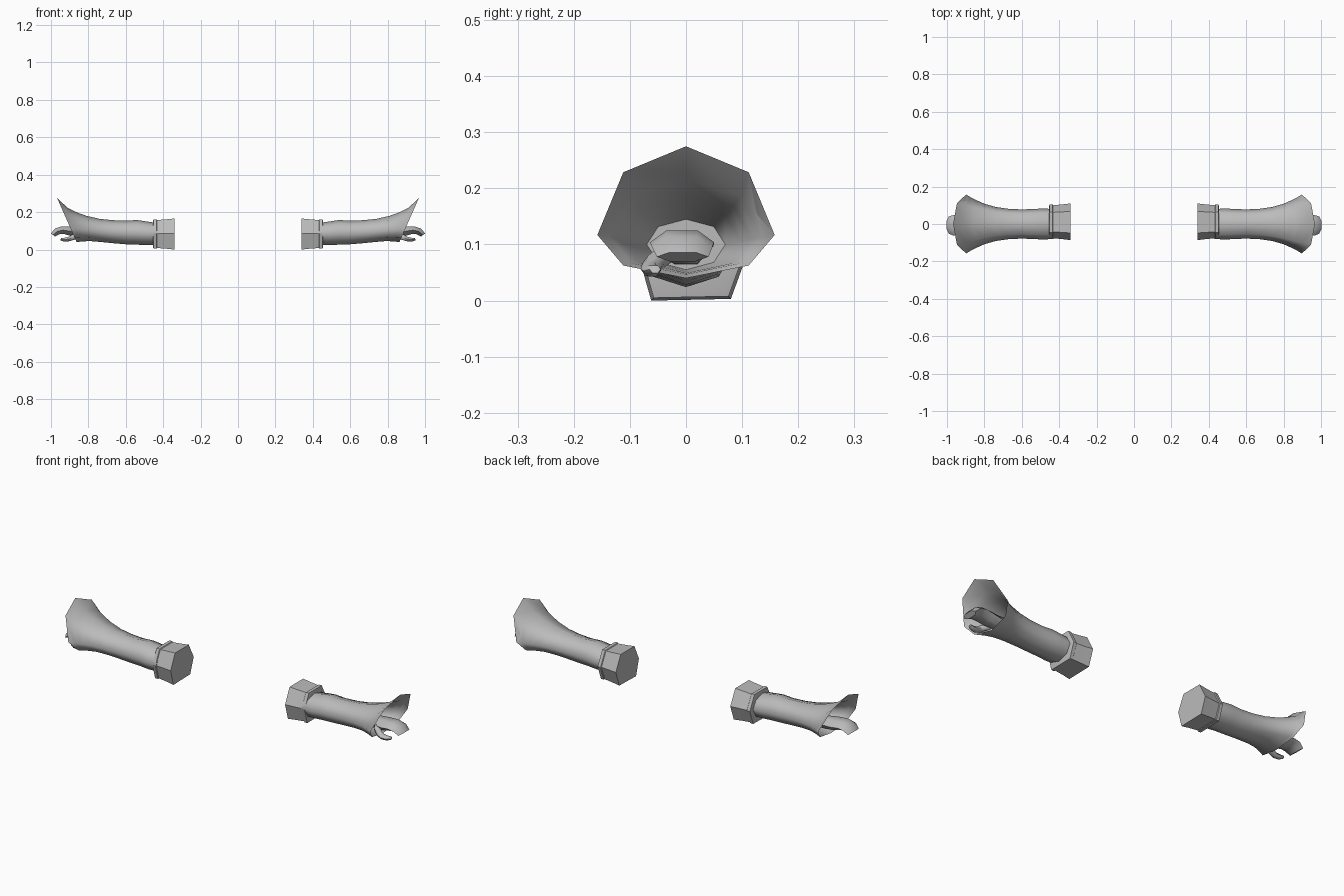
import bpy, bmesh, math

cube = bpy.data.objects.get("Cube")
if cube:
    bpy.data.objects.remove(cube, do_unlink=True)

grey = bpy.data.materials.new("plain grey")
grey.use_nodes = True
GREY = (0.5, 0.5, 0.5, 1)
grey.diffuse_color = GREY
bsdf = grey.node_tree.nodes["Principled BSDF"]
bsdf.inputs["Base Color"].default_value = GREY
bsdf.inputs["Roughness"].default_value = 0.8


def loft(name, rings, side, angle):
    """Skin a list of point rings into a closed shape; side = 1 left, -1 right."""
    bm = bmesh.new()
    loops = [[bm.verts.new((p[0] * side, p[1], p[2])) for p in r] for r in rings]
    n = len(loops[0])
    for a, b in zip(loops, loops[1:]):
        for i in range(n):
            j = (i + 1) % n
            bm.faces.new((a[i], a[j], b[j], b[i]))
    bm.faces.new(loops[0])
    bm.faces.new(loops[-1])
    bmesh.ops.recalc_face_normals(bm, faces=bm.faces)
    mesh = bpy.data.meshes.new(name)
    bm.to_mesh(mesh)
    bm.free()
    mesh.materials.append(grey)
    ob = bpy.data.objects.new(name, mesh)
    bpy.context.collection.objects.link(ob)
    bpy.ops.object.select_all(action='DESELECT')
    ob.select_set(True)
    bpy.context.view_layer.objects.active = ob
    bpy.ops.object.shade_smooth_by_angle(angle=math.radians(angle))
    return ob


def sleeve_ring(x_top, x_bot, half, z_bot, z_mid, z_top, n=8):
    """Upright octagon, slanted so that its top and bottom differ in x."""
    ring = []
    for k in range(n):
        a = 2 * math.pi * k / n
        c = math.cos(a)
        z = z_mid + c * (z_top - z_mid if c > 0 else z_mid - z_bot)
        t = (z - z_bot) / (z_top - z_bot)
        ring.append((x_bot + (x_top - x_bot) * t, half * math.sin(a), z))
    return ring


def tube_ring(x, y, z, tilt, half_y, half_z, n=6):
    """Box-like hexagon around a path point; tilt leans it in the xz plane."""
    ring = []
    for k in range(n):
        a = 2 * math.pi * k / n
        u, v = half_y * math.cos(a), half_z * math.sin(a) / 0.87
        ring.append((x - v * math.sin(tilt), y + u, z + v * math.cos(tilt)))
    return ring


# Cuff outline (y, z) at its wide end
CUFF = [(-.062, 0), (.08, .003), (.11, .085), (.068, .166), (-.048, .166), (-.086, .085)]


def cuff_ring(x, s):
    return [(x, .011 + (y - .011) * s, .082 + (z - .082) * s) for y, z in CUFF]


# Sleeve sections: x top, x bottom, half width, z bottom, z middle, z top
OUTER = [(.43, .43, .080, .026, .086, .142), (.49, .49, .083, .024, .088, .150),
         (.54, .54, .080, .026, .092, .158), (.60, .60, .078, .028, .092, .154),
         (.67, .67, .081, .034, .095, .157), (.74, .74, .091, .041, .100, .164),
         (.81, .79, .108, .045, .106, .180), (.86, .82, .125, .044, .110, .198),
         (.91, .845, .141, .042, .113, .222), (.967, .863, .158, .040, .117, .275)]
INNER = [(.91, .842, .136, .047, .113, .216), (.86, .82, .119, .049, .110, .192),
         (.80, .78, .100, .051, .106, .170), (.72, .72, .070, .055, .100, .145)]

# Hand and thumb paths: x, y, z, tilt, half y, half z
HAND = [(.74, 0, .092, 0, .038, .028), (.84, 0, .092, 0, .042, .027),
        (.89, -.004, .097, 0, .053, .026), (.935, -.007, .104, -.2, .057, .021),
        (.965, -.007, .098, -.6, .055, .019), (.990, -.006, .078, -.95, .046, .014)]
THUMB = [(.845, -.035, .084, -.3, .020, .016), (.88, -.058, .066, -.4, .020, .015),
         (.905, -.064, .056, -.1, .017, .012), (.93, -.060, .053, .1, .015, .010),
         (.948, -.055, .056, .2, .010, .007)]

for side, word in ((1, "left"), (-1, "right")):
    loft(word + "_sleeve", [sleeve_ring(*s) for s in OUTER + INNER], side, 65)
    # Cuff tapers towards the sleeve and ends in a raised band
    loft(word + "_cuff", [cuff_ring(x, s) for x, s in
         ((.34, 1), (.38, .95), (.432, .90), (.435, .94), (.452, .94), (.455, .82))], side, 35)
    loft(word + "_hand", [tube_ring(*s) for s in HAND], side, 50)
    loft(word + "_thumb", [tube_ring(*s) for s in THUMB], side, 65)
